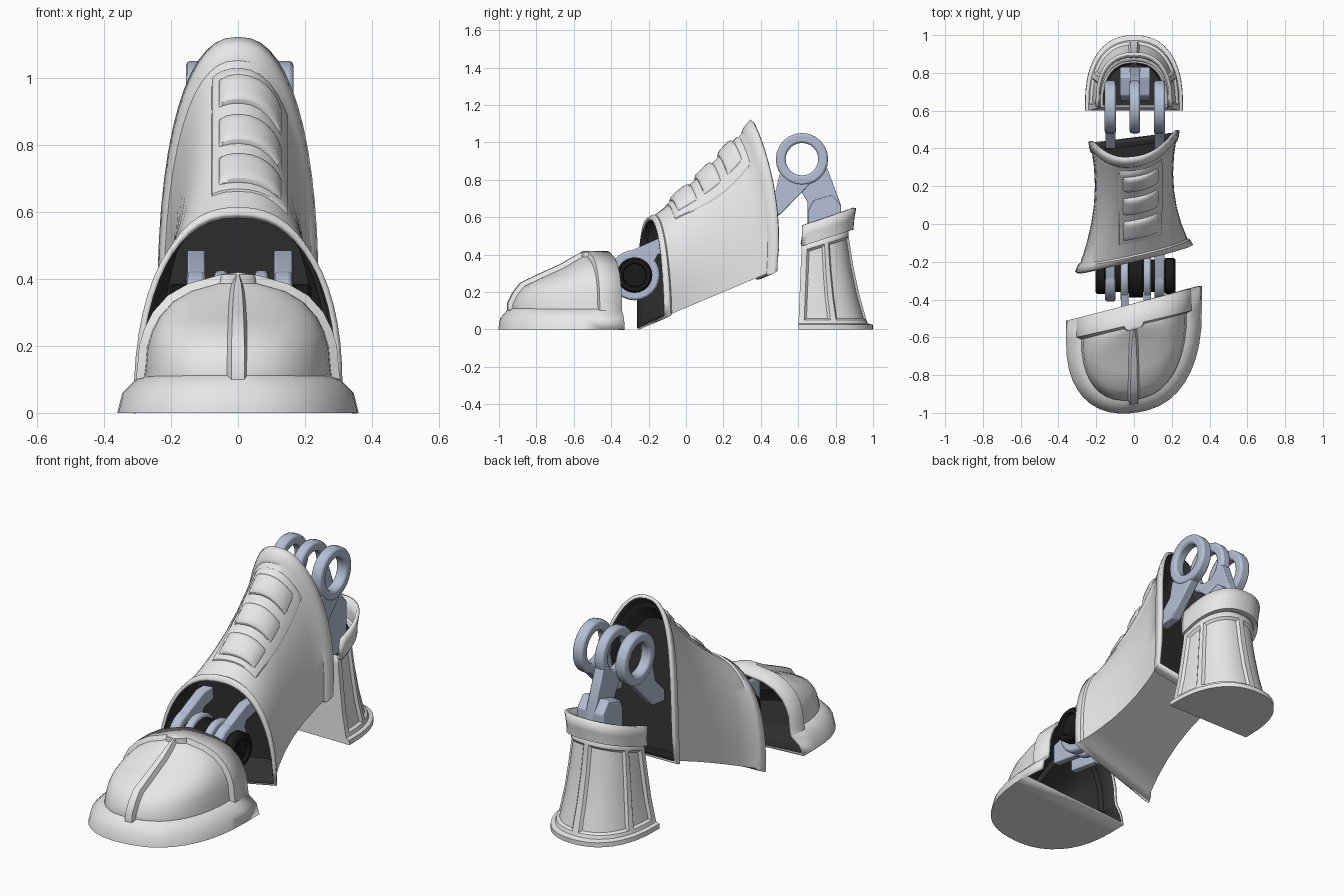
import bpy, bmesh, math
from mathutils import Vector

cube = bpy.data.objects.get("Cube")
if cube:
    bpy.data.objects.remove(cube)


def material(name, rgb, rough=0.5):
    m = bpy.data.materials.new(name)
    m.use_nodes = True
    m.diffuse_color = (*rgb, 1)
    bsdf = m.node_tree.nodes["Principled BSDF"]
    bsdf.inputs["Base Color"].default_value = (*rgb, 1)
    bsdf.inputs["Roughness"].default_value = rough
    return m


SHELL = material("pale grey shell", (0.8, 0.8, 0.8))
DARK = material("dark interior", (0.03, 0.03, 0.03))
METAL = material("blue grey metal", (0.46, 0.53, 0.67))
BLACK = material("black axle", (0.01, 0.01, 0.01))


def grid(bm, rows, loop_u=False, loop_v=False):
    """Skin a list of point rows; returns faces as [row][column]."""
    vs = [[bm.verts.new(p) for p in r] for r in rows]
    n, m = len(vs), len(vs[0])
    faces = []
    for i in range(n if loop_v else n - 1):
        a, b = vs[i], vs[(i + 1) % n]
        faces.append([bm.faces.new((a[j], a[(j + 1) % m], b[(j + 1) % m], b[j]))
                      for j in range(m if loop_u else m - 1)])
    return vs, faces


def outward(bm):
    bmesh.ops.recalc_face_normals(bm, faces=bm.faces)
    mid = sum((v.co for v in bm.verts), Vector()) / len(bm.verts)
    if sum(f.normal.dot(f.calc_center_median() - mid) * f.calc_area() for f in bm.faces) < 0:
        bmesh.ops.reverse_faces(bm, faces=bm.faces)


def finish(name, bm, mats, thick=0, bevel=0, angle=35):
    me = bpy.data.meshes.new(name)
    bm.to_mesh(me)
    bm.free()
    ob = bpy.data.objects.new(name, me)
    bpy.context.collection.objects.link(ob)
    for m in mats:
        me.materials.append(m)
    for o in bpy.context.selected_objects:
        o.select_set(False)
    ob.select_set(True)
    bpy.context.view_layer.objects.active = ob
    bpy.ops.object.shade_smooth_by_angle(angle=math.radians(angle))
    if thick:
        s = ob.modifiers.new("wall", 'SOLIDIFY')
        s.thickness, s.offset, s.material_offset = thick, -1, len(mats) - 1
    if bevel:
        b = ob.modifiers.new("soft edges", 'BEVEL')
        b.width, b.segments = bevel, 2


def power(v, e):
    return math.copysign(abs(v) ** e, v)


E = 0.85


def d_shell(name, rings, edge, sign, band, seams=(), half=0, panel_rows=(0, 0), depth_in=0,
            floor_to=None, closed_rows=0, tilt=0, mats=(SHELL, DARK)):
    """D-shaped shell from (z, half width, far y) rings; its straight side is open above closed_rows."""
    cuts = [s + d for s in seams for d in (-half, half)]
    angles = sorted([k * math.pi / 20 for k in range(21)
                     if all(abs(k * math.pi / 20 - s) > 0.1 for s in seams)] + cuts)
    rows = []
    for z, w, far in rings:
        mid = edge(0, z)
        depth = abs(far - mid) - band
        plan = [(w, 0)] + [(w * power(math.cos(a), E), band + depth * abs(math.sin(a)) ** E)
                           for a in angles] + [(-w, 0)]
        row = []
        for x, d in plan:
            y = mid + (edge(x, z) - mid) * (1 - 0.95 * d) + sign * d
            row.append((x, y, z + tilt * min(1, z / 0.44) * (y - 0.62) * (z > 0.05)))
        rows.append(row)
    bm = bmesh.new()
    vs, faces = grid(bm, rows)
    if floor_to is not None:
        bm.faces.new([v for v in vs[0] if v.co.y < floor_to])
    for a, b in zip(vs[:closed_rows], vs[1:]):
        bm.faces.new((a[-1], a[0], b[0], b[-1]))
    panels = []
    for i in range(*panel_rows):
        for j in range(1, len(angles)):
            middle = (angles[j - 1] + angles[j]) / 2
            if all(abs(middle - s) > half for s in seams):
                panels.append(faces[i][j])
    outward(bm)
    if panels:
        bmesh.ops.inset_region(bm, faces=panels, thickness=0.012, depth=-depth_in,
                               use_even_offset=True)
    bmesh.ops.remove_doubles(bm, verts=bm.verts, dist=0.0005)
    finish(name, bm, mats, thick=0.018)


# Toe cap with two recessed panels
d_shell("toe_cap",
        [(0, .36, -1), (.06, .345, -.99), (.1, .305, -.955), (.14, .30, -.955), (.2, .295, -.925),
         (.25, .28, -.885), (.3, .255, -.78), (.35, .21, -.67), (.385, .15, -.61),
         (.413, .05, -.56), (.42, 0, -.55)],
        lambda x, z: -0.42 + 0.257 * x, -1, 0.11, [math.pi / 2], 0.04, (2, 9), 0.024,
        floor_to=-0.42)


# Heel cup with two side panels and two rear panels
def heel_front(x, z):
    return 0.6 + 0.04 * z


d_shell("heel_cup",
        [(0, .26, 1), (.025, .258, 1), (.032, .24, .972), (.05, .235, .965), (.16, .213, .925),
         (.28, .197, .895), (.42, .18, .87), (.46, .18, .87)],
        heel_front, 1, 0.03, [0.42, math.pi / 2, math.pi - 0.42], 0.05, (3, 6), 0.013,
        floor_to=2, closed_rows=7, tilt=0.32)

# Flared collar, pale on both sides
d_shell("heel_collar", [(.445, .178, .868), (.445, .196, .895), (.5, .197, .9), (.555, .203, .91)],
        heel_front, 1, 0.03, tilt=0.32, mats=(SHELL,))


# Middle shell: an arched tube that narrows and rises to the ankle
def lerp(a, b, t):
    return a + (b - a) * t


def mid_point(t, a, sc=1.0, lift=0.0):
    hump = 4 * t * (1 - t)
    w = lerp(0.30, 0.234, t) - 0.055 * hump
    x = w * sc * power(math.cos(a), E) + lift * math.cos(a)
    s = 0.5 + (abs(math.sin(a)) ** E - 0.5) * sc
    skew = lerp(0.23, 0.12, t)
    y = lerp(lerp(-.18, .46, t), lerp(-.2, .35, t), s) + 0.18 * t * s * (1 - s) + skew * x
    z = lerp(lerp(.04, .31, t), lerp(.585, 1.11, t) - 0.035 * hump, s)
    z += 0.42 * skew * x * (1 - s)
    up = lift * math.sin(a)
    return (x, y - 0.7 * up, z + 0.7 * up)


def mid_rows(sections):
    return [[mid_point(t, k * math.pi / 28, sc) for k in range(29)] for t, sc in sections]


bm = bmesh.new()
grid(bm, mid_rows([(0, 1.04), (.05, 1.035), (.065, 1), (.2, 1), (.35, 1), (.5, 1), (.65, 1),
                   (.8, 1), (.91, 1), (.92, 1.03), (.96, 1.04), (1, 1.03)]), loop_u=True)
outward(bm)
finish("middle_shell", bm, [SHELL, DARK], thick=0.018)

# Dark core closing the inside of the middle shell
bm = bmesh.new()
vs, _ = grid(bm, mid_rows([(.22, .93), (.5, .93), (.8, .93)]), loop_u=True)
bm.faces.new(vs[0])
bm.faces.new(vs[-1])
outward(bm)
finish("inner_core", bm, [DARK])


# Raised instep plate and its three cushions, laid over the middle shell
def patch(name, t0, t1, half, base, height, sharp):
    n = 12
    rows = []
    for i in range(n + 1):
        row = []
        for j in range(n + 1):
            u, v = 2 * i / n - 1, 2 * j / n - 1
            u, v = math.sin(u * math.pi / 2), math.sin(v * math.pi / 2)
            t = lerp(t0, t1, (u + 1) / 2)
            x = 0.035 + half * v
            w = lerp(0.30, 0.234, t) - 0.22 * t * (1 - t)
            a = math.acos(power(x / w, 1 / E))
            puff = ((1 - abs(u) ** sharp) * (1 - abs(v) ** sharp)) ** 0.5
            row.append(mid_point(t, a, 1, base + height * puff))
        rows.append(row)
    bm = bmesh.new()
    grid(bm, rows)
    outward(bm)
    for f in bm.faces:
        if f.normal.z < 0:
            f.normal_flip()
    finish(name, bm, [SHELL], angle=50)


patch("instep_plate", 0.18, 0.88, 0.115, -0.004, 0.012, 30)
for k, (t0, t1) in enumerate([(.23, .41), (.47, .63), (.69, .83)]):
    patch(f"instep_cushion_{k + 1}", t0, t1, 0.092, 0.003, 0.025, 5)


# Hinge parts
def prism(name, outline, x0, x1):
    bm = bmesh.new()
    rows = [[(x, y, z) for y, z in outline] for x in (x0, x1)]
    vs, _ = grid(bm, rows, loop_u=True)
    bm.faces.new(vs[0])
    bm.faces.new(vs[1])
    outward(bm)
    finish(name, bm, [METAL], bevel=0.006)


def lathe(name, profile, centre, mat, loop=False, bevel=0):
    """Spin (x, radius) pairs about an axis along x."""
    cy, cz = centre
    rows = [[(x, cy + r * math.cos(k * math.pi / 12), cz + r * math.sin(k * math.pi / 12))
             for k in range(24)] for x, r in profile]
    bm = bmesh.new()
    vs, _ = grid(bm, rows, loop_u=True, loop_v=loop)
    if not loop:
        bm.faces.new(vs[0])
        bm.faces.new(vs[-1])
    bmesh.ops.recalc_face_normals(bm, faces=bm.faces)
    finish(name, bm, [mat], bevel=bevel)


def eye(name, x, width, centre, outer, inner):
    a, b = x - width / 2, x + width / 2
    lathe(name, [(a, inner), (a, outer), (b, outer), (b, inner)], centre, METAL, True, 0.012)


ANKLE, BALL = (0.62, 0.91), (-0.275, 0.29)
ankle_arm = [(.50, .83), (.48, .74), (.40, .66), (.40, .60), (.50, .61), (.66, .775), (.56, .81)]
ball_arm = [(-.34, .40), (-.15, .485), (0, .485), (0, .43), (-.15, .40), (-.18, .34)]
toe_arm = [(-.29, .40), (-.55, .33), (-.55, .22), (-.29, .18)]

# Outer links at the ankle and at the ball of the foot
for side, x in (("right", -0.125), ("left", 0.135)):
    eye(f"ankle_eye_{side}", x, 0.06, ANKLE, 0.14, 0.087)
    prism(f"ankle_arm_{side}", ankle_arm, x - 0.027, x + 0.027)
    eye(f"ball_eye_{side}", x, 0.055, BALL, 0.135, 0.085)
    prism(f"ball_arm_{side}", ball_arm, x - 0.027, x + 0.027)

# Paired links into the toe cap
for side, x in (("right", -0.05), ("left", 0.07)):
    eye(f"toe_eye_{side}", x, 0.042, BALL, 0.135, 0.085)
    prism(f"toe_arm_{side}", toe_arm, x - 0.02, x + 0.02)

# Central ankle bracket standing in the heel
eye("ankle_eye_centre", 0.005, 0.055, ANKLE, 0.14, 0.087)
prism("heel_bracket", [(.55, .80), (.61, .75), (.65, .68), (.65, .5), (.83, .5), (.83, .66),
                       (.752, .87), (.70, .845), (.64, .80)], -0.022, 0.032)
prism("heel_bracket_block", [(.655, .4), (.83, .4), (.83, .66), (.78, .72), (.68, .69), (.655, .64)],
      -0.075, 0.085)

# Black axle with stepped end hubs and a thicker middle
lathe("ball_axle", [(-.19, .045), (-.19, .06), (-.205, .065), (-.205, .085), (-.195, .095),
                    (-.155, .095), (-.15, .086), (-.028, .086), (-.026, .115), (.046, .115),
                    (.048, .086), (.162, .086), (.168, .095), (.21, .095),
                    (.22, .085), (.22, .065), (.205, .06), (.205, .045)], BALL, BLACK)
